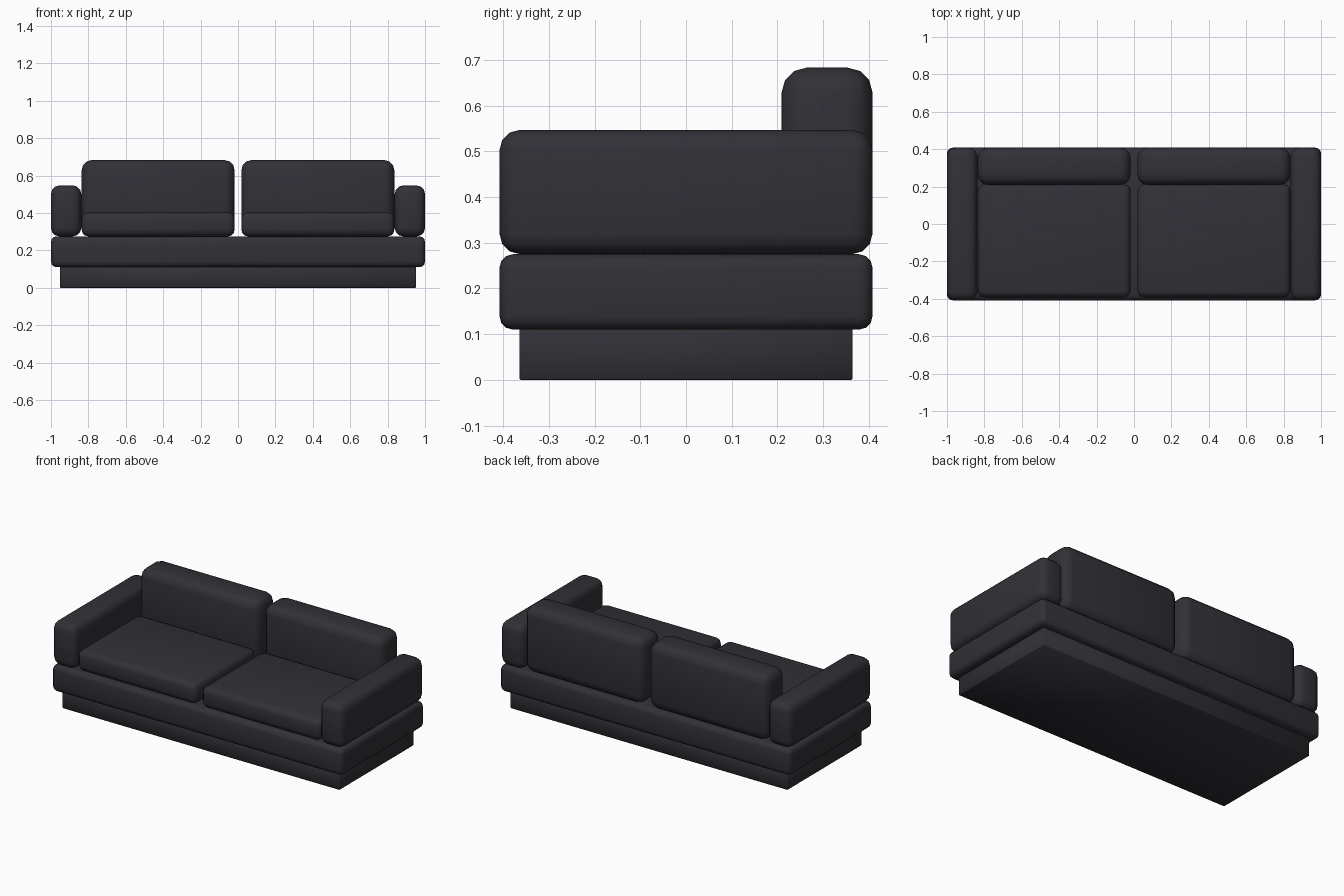
import bpy
import bmesh
from mathutils import Vector

if "Cube" in bpy.data.objects:
    bpy.data.objects.remove(bpy.data.objects["Cube"], do_unlink=True)

# Upholstery colour
fabric = bpy.data.materials.new("charcoal fabric")
fabric.use_nodes = True
colour = (0.03, 0.03, 0.038, 1)
fabric.diffuse_color = colour
shader = next(n for n in fabric.node_tree.nodes if n.type == "BSDF_PRINCIPLED")
shader.inputs["Base Color"].default_value = colour
shader.inputs["Roughness"].default_value = 0.8


def padded_box(name, low, high, radius, segments=3):
    """Box between two corners with softly rounded edges."""
    low, high = Vector(low), Vector(high)
    size, centre = high - low, (low + high) / 2
    bm = bmesh.new()
    bmesh.ops.create_cube(bm, size=1)
    for v in bm.verts:
        v.co = v.co * size
    bmesh.ops.bevel(bm, geom=bm.edges[:], offset=radius, segments=segments,
                    profile=0.5, affect="EDGES")
    for f in bm.faces:
        f.smooth = True
    mesh = bpy.data.meshes.new(name)
    bm.to_mesh(mesh)
    bm.free()
    mesh.materials.append(fabric)
    obj = bpy.data.objects.new(name, mesh)
    obj.location = centre
    bpy.context.collection.objects.link(obj)
    return obj


# Plinth and wide frame
padded_box("plinth", (-0.953, -0.364, 0), (0.953, 0.364, 0.125), 0.003, 1)
padded_box("seat_frame", (-1, -0.408, 0.11), (1, 0.408, 0.275), 0.03)

# Arms and cushions, mirrored left and right
for side, sign in (("left", 1), ("right", -1)):
    def mirrored(part, x, y, z, radius):
        xs = sorted((sign * x[0], sign * x[1]))
        padded_box(f"{side}_{part}", (xs[0], y[0], z[0]), (xs[1], y[1], z[1]), radius)

    mirrored("arm", (0.838, 1), (-0.408, 0.408), (0.275, 0.547), 0.045)
    mirrored("seat_cushion", (0.018, 0.836), (-0.392, 0.212), (0.275, 0.403), 0.035)
    mirrored("back_cushion", (0.018, 0.836), (0.209, 0.408), (0.275, 0.683), 0.055)
